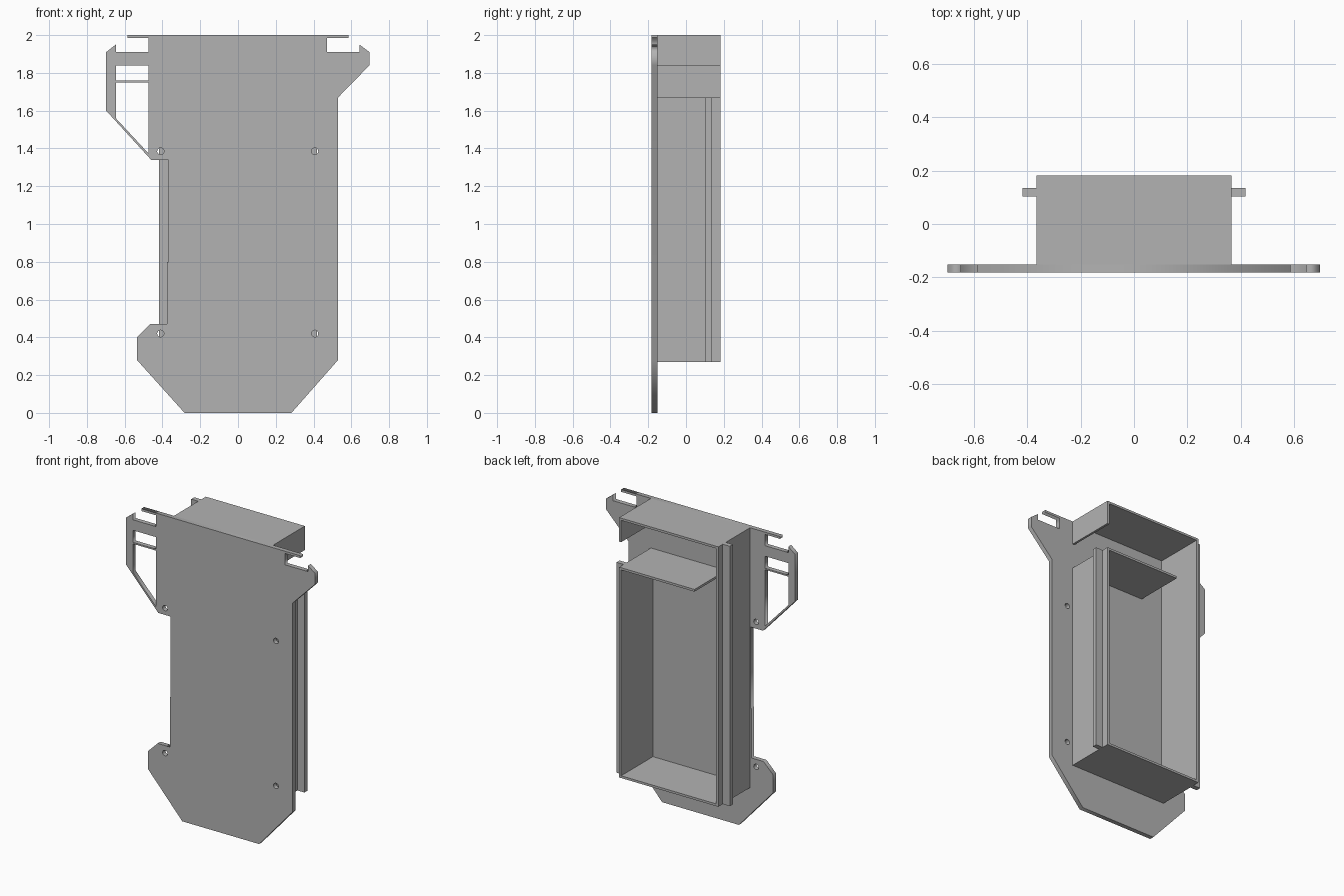
import bpy
import math

cube = bpy.data.objects.get("Cube")
if cube:
    bpy.data.objects.remove(cube, do_unlink=True)

grey = bpy.data.materials.new("plain_grey")
grey.use_nodes = True
colour = (0.45, 0.45, 0.45, 1)
grey.diffuse_color = colour
grey.node_tree.nodes["Principled BSDF"].inputs["Base Color"].default_value = colour

FRONT, PLATE_BACK, BACK = -0.182, -0.152, 0.182
BOTTOM, TOP, LEDGE = 0.27, 2.0, 1.67
HALF, WALL = 0.365, 0.015


def box(name, x, y, z):
    """Block spanning the given (low, high) ranges."""
    bpy.ops.mesh.primitive_cube_add(size=1, location=[sum(r) / 2 for r in (x, y, z)])
    ob = bpy.context.object
    ob.name = name
    ob.scale = [r[1] - r[0] for r in (x, y, z)]
    bpy.ops.object.transform_apply(location=False, rotation=False, scale=True)
    ob.data.materials.append(grey)
    return ob


def circle(cx, cz, r, n=16):
    return [(cx + r * math.cos(i * math.tau / n), cz + r * math.sin(i * math.tau / n))
            for i in range(n)]


# Front plate: outline with hooks, top tabs, arm windows and screw holes
outline = [
    (-0.585, 2), (0.585, 2), (0.585, 1.985), (0.472, 1.985), (0.472, 1.91),
    (0.643, 1.91), (0.643, 1.95), (0.696, 1.91), (0.696, 1.84), (0.53, 1.67),
    (0.53, 0.28), (0.283, 0), (-0.283, 0), (-0.535, 0.28), (-0.535, 0.4),
    (-0.465, 0.47), (-0.375, 0.47), (-0.375, 0.8), (-0.368, 0.8), (-0.368, 1.34),
    (-0.46, 1.34), (-0.698, 1.6), (-0.698, 1.91), (-0.647, 1.95), (-0.647, 1.91),
    (-0.475, 1.91), (-0.475, 1.985), (-0.585, 1.985)]
upper_window = [(-0.647, 1.84), (-0.475, 1.84), (-0.475, 1.76), (-0.647, 1.76)]
lower_window = [(-0.647, 1.75), (-0.475, 1.75), (-0.475, 1.375), (-0.647, 1.56)]
holes = [circle(x, z, 0.018) for x in (-0.41, 0.407) for z in (0.42, 1.385)]

curve = bpy.data.curves.new("front_plate", "CURVE")
curve.dimensions = "2D"
curve.fill_mode = "BOTH"
curve.extrude = (PLATE_BACK - FRONT) / 2
for loop in [outline, upper_window, lower_window] + holes:
    spline = curve.splines.new("POLY")
    spline.points.add(len(loop) - 1)
    for point, (x, z) in zip(spline.points, loop):
        point.co = (x, z, 0, 1)
    spline.use_cyclic_u = True
plate = bpy.data.objects.new("front_plate", curve)
bpy.context.collection.objects.link(plate)
plate.location.y = (FRONT + PLATE_BACK) / 2
plate.rotation_euler.x = math.pi / 2
bpy.ops.object.select_all(action="DESELECT")
plate.select_set(True)
bpy.context.view_layer.objects.active = plate
bpy.ops.object.convert(target="MESH")
plate = bpy.context.object
plate.data.materials.clear()
plate.data.materials.append(grey)

# Open-backed housing, with a gap in the left wall near the top
depth = (PLATE_BACK, BACK)
inner = HALF - WALL
box("housing_top", (-HALF, HALF), depth, (TOP - WALL, TOP))
box("housing_floor", (-HALF, HALF), depth, (BOTTOM, BOTTOM + WALL))
box("right_wall", (-HALF, -inner), depth, (BOTTOM + WALL, TOP - WALL))
box("left_wall", (inner, HALF), depth, (BOTTOM + WALL, LEDGE))
box("left_upper_wall", (inner, HALF), depth, (1.84, TOP - WALL))

# Inner shelf, stopping short of the right wall
box("inner_shelf", (-0.19, inner), depth, (LEDGE - WALL, LEDGE))

# Side rails
rail_depth = (0.103, 0.135)
box("right_rail", (-0.417, -HALF), rail_depth, (BOTTOM, TOP))
box("left_rail", (HALF, 0.417), rail_depth, (BOTTOM, LEDGE))
